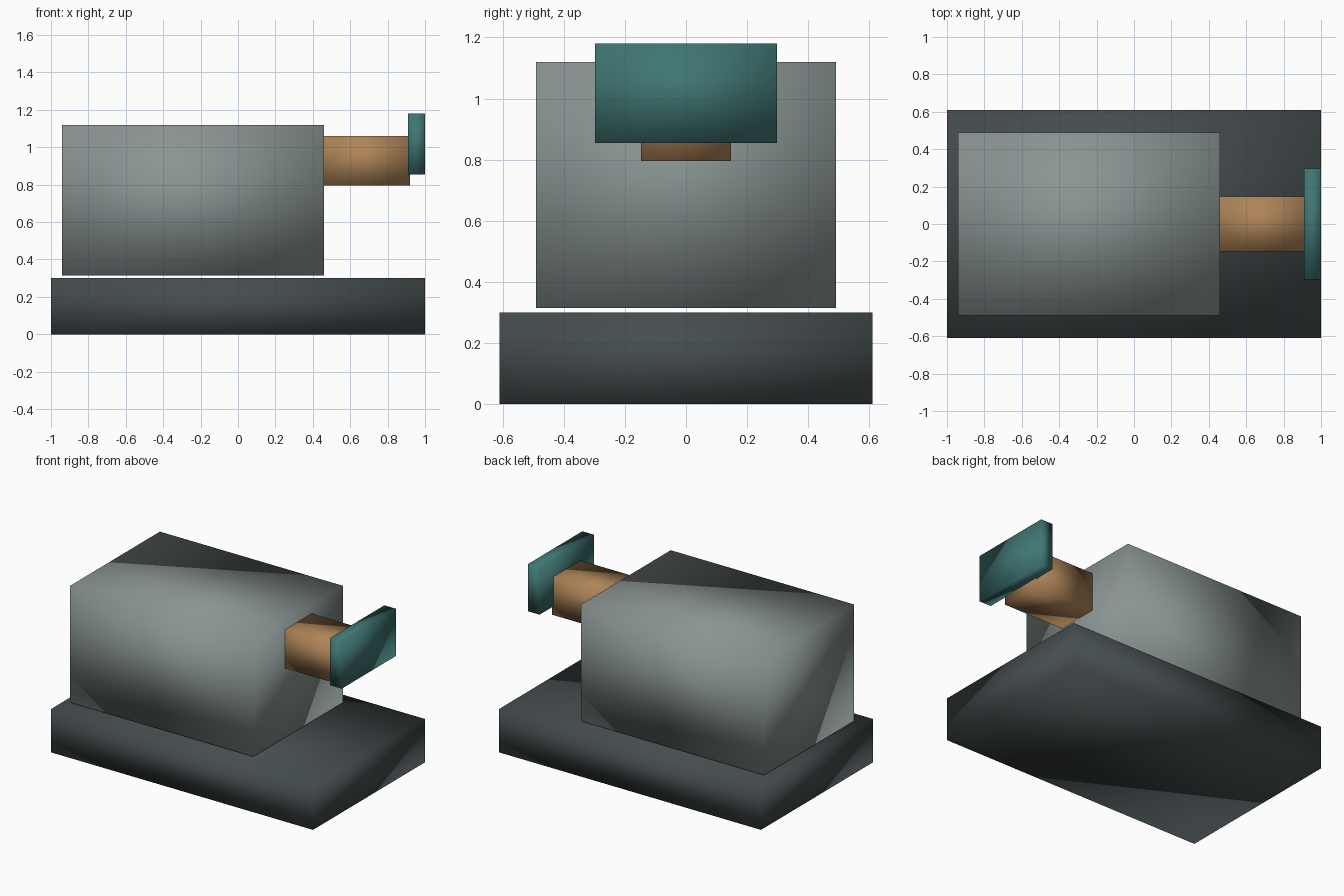
import bpy, bmesh
from mathutils import Vector

if "Cube" in bpy.data.objects:
    bpy.data.objects.remove(bpy.data.objects["Cube"])


def material(name, rgb):
    m = bpy.data.materials.new(name)
    m.diffuse_color = (*rgb, 1)
    m.use_nodes = True
    m.node_tree.nodes["Principled BSDF"].inputs["Base Color"].default_value = m.diffuse_color
    return m


def block(name, low, high, mat):
    """Smooth-shaded eight-corner block between two opposite corners."""
    low, high = Vector(low), Vector(high)
    bm = bmesh.new()
    bmesh.ops.create_cube(bm, size=1)
    bmesh.ops.scale(bm, vec=high - low, verts=bm.verts)
    bmesh.ops.translate(bm, vec=(low + high) / 2, verts=bm.verts)
    for f in bm.faces:
        f.smooth = True
    mesh = bpy.data.meshes.new(name)
    bm.to_mesh(mesh)
    bm.free()
    mesh.materials.append(mat)
    obj = bpy.data.objects.new(name, mesh)
    bpy.context.collection.objects.link(obj)
    return obj


# Base slab
block("base", (-1, -0.61, 0), (1, 0.61, 0.30), material("dark_grey", (0.06, 0.074, 0.078)))
# Main housing, floating just above the base
block("housing", (-0.94, -0.49, 0.315), (0.46, 0.49, 1.12), material("pale_grey", (0.25, 0.30, 0.29)))
# Copper-coloured arm
block("arm", (0.46, -0.147, 0.795), (0.92, 0.147, 1.06), material("copper", (0.42, 0.23, 0.095)))
# Teal end plate
block("end_plate", (0.91, -0.297, 0.855), (1, 0.297, 1.18), material("teal", (0.05, 0.18, 0.17)))
